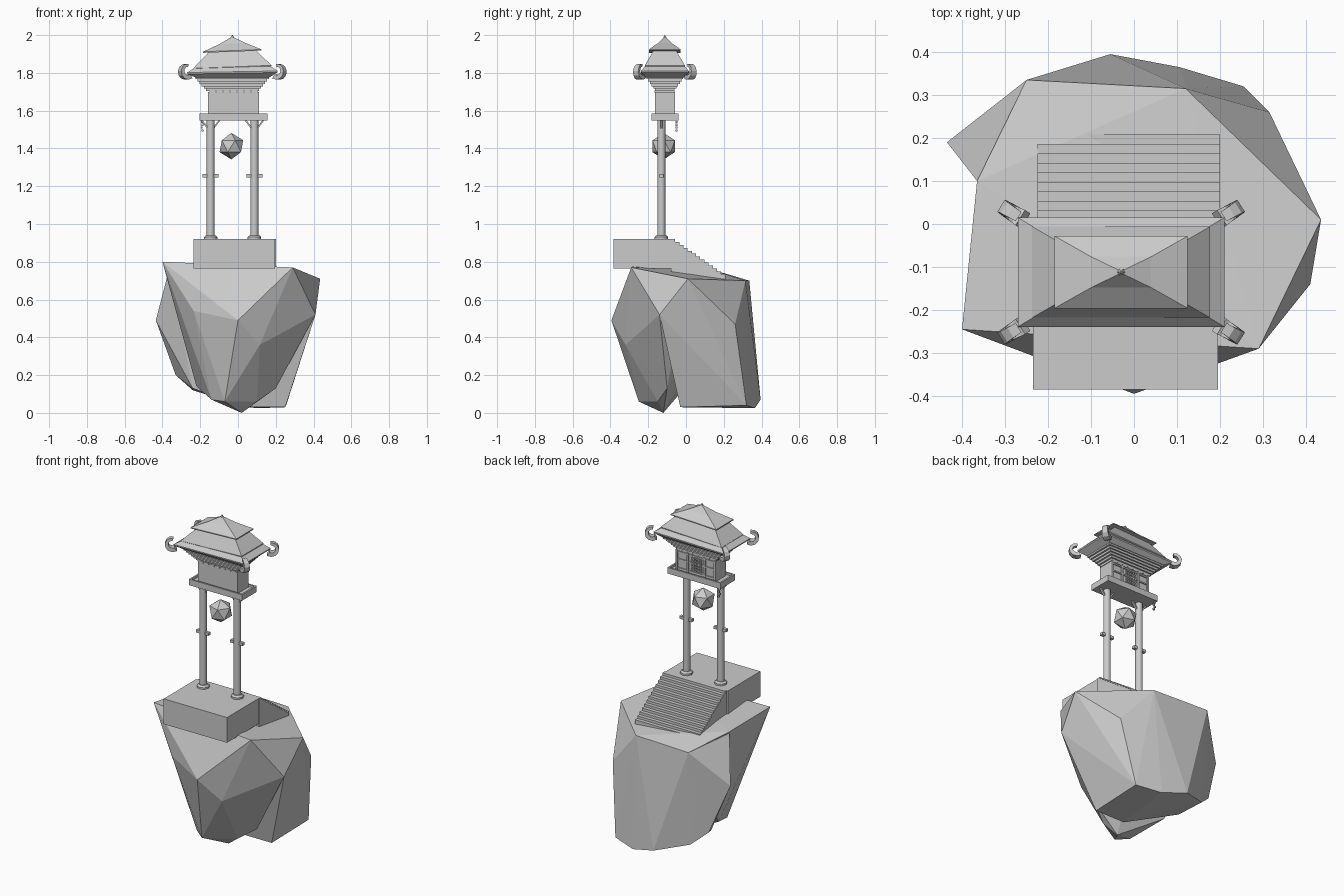
import bpy, bmesh, math
from mathutils import Vector

cube = bpy.data.objects.get("Cube")
if cube:
    bpy.data.objects.remove(cube, do_unlink=True)

stone = bpy.data.materials.new("stone_grey")
stone.use_nodes = True
GREY = (0.6, 0.6, 0.6, 1)
stone.diffuse_color = GREY
stone.node_tree.nodes["Principled BSDF"].inputs["Base Color"].default_value = GREY


def finish(name, bm):
    bmesh.ops.recalc_face_normals(bm, faces=bm.faces)
    mesh = bpy.data.meshes.new(name)
    bm.to_mesh(mesh)
    bm.free()
    mesh.materials.append(stone)
    obj = bpy.data.objects.new(name, mesh)
    bpy.context.collection.objects.link(obj)
    return obj


def box(name, low, high):
    bm = bmesh.new()
    bmesh.ops.create_cube(bm, size=1)
    low, high = Vector(low), Vector(high)
    for v in bm.verts:
        v.co = (low + high) / 2 + v.co * (high - low)
    return finish(name, bm)


def hull(name, points):
    bm = bmesh.new()
    for p in points:
        bm.verts.new(p)
    bmesh.ops.convex_hull(bm, input=bm.verts)
    bmesh.ops.delete(bm, geom=[v for v in bm.verts if not v.link_faces], context="VERTS")
    return finish(name, bm)


def skin(name, rings):
    """Bridge matching rings of points and cap both ends."""
    bm = bmesh.new()
    loops = [[bm.verts.new(p) for p in ring] for ring in rings]
    n = len(loops[0])
    for a, b in zip(loops, loops[1:]):
        for i in range(n):
            j = (i + 1) % n
            bm.faces.new((a[i], a[j], b[j], b[i]))
    bm.faces.new(loops[0])
    bm.faces.new(loops[-1])
    return finish(name, bm)


def turned(name, x, y, profile, sides=12):
    turn = [math.tau * i / sides for i in range(sides)]
    obj = skin(name, [[(x + r * math.cos(a), y + r * math.sin(a), z) for a in turn]
                      for r, z in profile])
    for p in obj.data.polygons:
        p.use_smooth = abs(p.normal.z) < 0.3
    return obj


CX, CY = -0.03, -0.112  # centre of the shrine


def rect_ring(hx, hy, z, tilt=0):
    return [(CX + sx * hx, CY + sy * hy, z + tilt * sx)
            for sx, sy in ((-1, -1), (1, -1), (1, 1), (-1, 1))]


# Floating rock in two overlapping boulders
hull("front_boulder", [
    (-.40, -.245, .8), (.29, -.29, .77), (.435, .01, .71), (.12, .315, .7),
    (-.25, .335, .7), (-.365, .1, .77), (-.235, -.305, .54), (0, -.395, .49),
    (.41, -.14, .52), (.115, -.32, .36), (-.07, -.25, .06),
    (.02, -.12, 0), (.1, -.15, .06), (.2, -.1, .13), (-.14, -.2, .07), (-.22, 0, .14)])
hull("back_boulder", [
    (-.435, .19, .49), (-.365, .1, .76), (-.25, .335, .7), (.12, .315, .7),
    (.435, .01, .71), (.41, -.14, .52), (.315, .26, .47), (.25, -.03, .03),
    (.255, .32, .04), (.105, .365, .025), (-.055, .395, .07), (-.24, .3, .12),
    (-.33, .25, .2), (-.24, .1, .13), (.05, -.03, .03)])

# Platform and staircase
box("platform", (-.235, -.385, .765), (.195, -.07, .92))
STEPS, RUN, RISE = 13, 0.0222, 0.0155
profile = [(-.08, .69)]
for i in range(STEPS):
    top = .92 - i * RISE
    profile += [(-.08 + i * RUN, top), (-.08 + (i + 1) * RUN, top)]
profile.append((-.08 + STEPS * RUN, .69))
skin("staircase", [[(x, y, z) for y, z in profile] for x in (-.225, .2)])

# Columns with feet, pegs and braces
for side, x in (("right", -.145), ("left", .087)):
    turned(side + "_column", x, -.13, [(.021, .92), (.021, 1.55)])
    turned(side + "_column_foot", x, -.13, [(.036, .92), (.036, .93), (.026, .94)], 8)
    box(side + "_peg", (x - .042, -.14, 1.247), (x + .042, -.12, 1.264))
    for s in (-1, 1):
        skin(side + "_brace", [[(x + s * dx + w, y, z) for w, y in
                                ((-.005, -.136), (.005, -.136), (.005, -.124), (-.005, -.124))]
                               for dx, z in ((.014, 1.505), (.046, 1.548))])

# Hanging faceted ball
bm = bmesh.new()
bmesh.ops.create_icosphere(bm, subdivisions=1, radius=.07)
bmesh.ops.translate(bm, verts=bm.verts, vec=(-.035, -.118, 1.412))
finish("ball", bm)

# Tray floor with raised rim
box("floor_slab", (-.205, -.183, 1.548), (.155, -.04, 1.572))
for y in (-.183, -.05):
    box("floor_rim_long", (-.205, y, 1.572), (.155, y + .01, 1.585))
for x in (-.205, .145):
    box("floor_rim_short", (x, -.183, 1.572), (x + .01, -.04, 1.585))

# Small charms hanging from the floor corner
for i in range(4):
    box("charm", (-.197 + .005 * (i % 2), -.056, 1.535 - i * .015),
        (-.187 + .005 * (i % 2), -.046, 1.546 - i * .015))

# Shrine house
box("house", (-.158, -.163, 1.572), (.11, -.066, 1.7))
for x in (-.158, -.088, .026, .1):
    box("back_post", (x, -.067, 1.572), (x + .012, -.058, 1.7))
for z in (1.585, 1.64, 1.685):
    box("back_rail", (-.158, -.067, z), (.11, -.06, z + .008))
for i in range(5):
    box("lattice_upright", (-.062 + i * .015, -.067, 1.6), (-.057 + i * .015, -.058, 1.682))
    box("lattice_bar", (-.066, -.067, 1.605 + i * .017), (.008, -.058, 1.609 + i * .017))
for i in range(7):
    x = -.15 + i * .037
    box("eave_block", (x, -.167, 1.696), (x + .03, -.06, 1.708))

# Stepped cornice widening upward
LAYERS = 6
for i in range(LAYERS):
    hx, hy, z = .14 + i * .011, .052 + i * .009, 1.704 + i * .0125
    box("cornice_layer", (CX - hx, CY - hy, z), (CX + hx, CY + hy, z + .0125))

# Tiered roof
skin("lower_roof", [rect_ring(.195, .1, 1.776), rect_ring(.238, .126, 1.798, .004),
                    rect_ring(.24, .127, 1.806, .004), rect_ring(.195, .1, 1.835, .006),
                    rect_ring(.11, .05, 1.93, .005)])
skin("middle_roof_lip", [rect_ring(.205, .105, 1.824, .008), rect_ring(.207, .106, 1.832, .008),
                         rect_ring(.11, .05, 1.93, .005)])
skin("upper_roof", [rect_ring(.155, .084, 1.912, .006), rect_ring(.155, .084, 1.918, .006),
                    rect_ring(.07, .036, 1.955, .003), rect_ring(.004, .004, 1.99)])
turned("finial", CX, CY, [(.004, 1.98), (.009, 1.988), (.002, 2.0)], 6)

# Curled horns on the four roof corners
for sx in (-1, 1):
    for sy in (-1, 1):
        out = Vector((sx * .85, sy * .53, 0)).normalized()
        side = Vector((-out.y, out.x, 0))
        up = Vector((0, 0, 1))
        hub = Vector((CX + sx * .232, CY + sy * .125, 1.808)) + out * .014
        rings = []
        for i in range(8):
            a = math.radians(-125 + i * 32)
            radial = out * math.cos(a) + up * math.sin(a)
            mid = hub + radial * .032
            w = .021 - i * .0012
            rings.append([mid + radial * u * w * .6 + side * v * w
                          for u, v in ((-1, -1), (1, -1), (1, 1), (-1, 1))])
        skin("roof_horn", rings)
